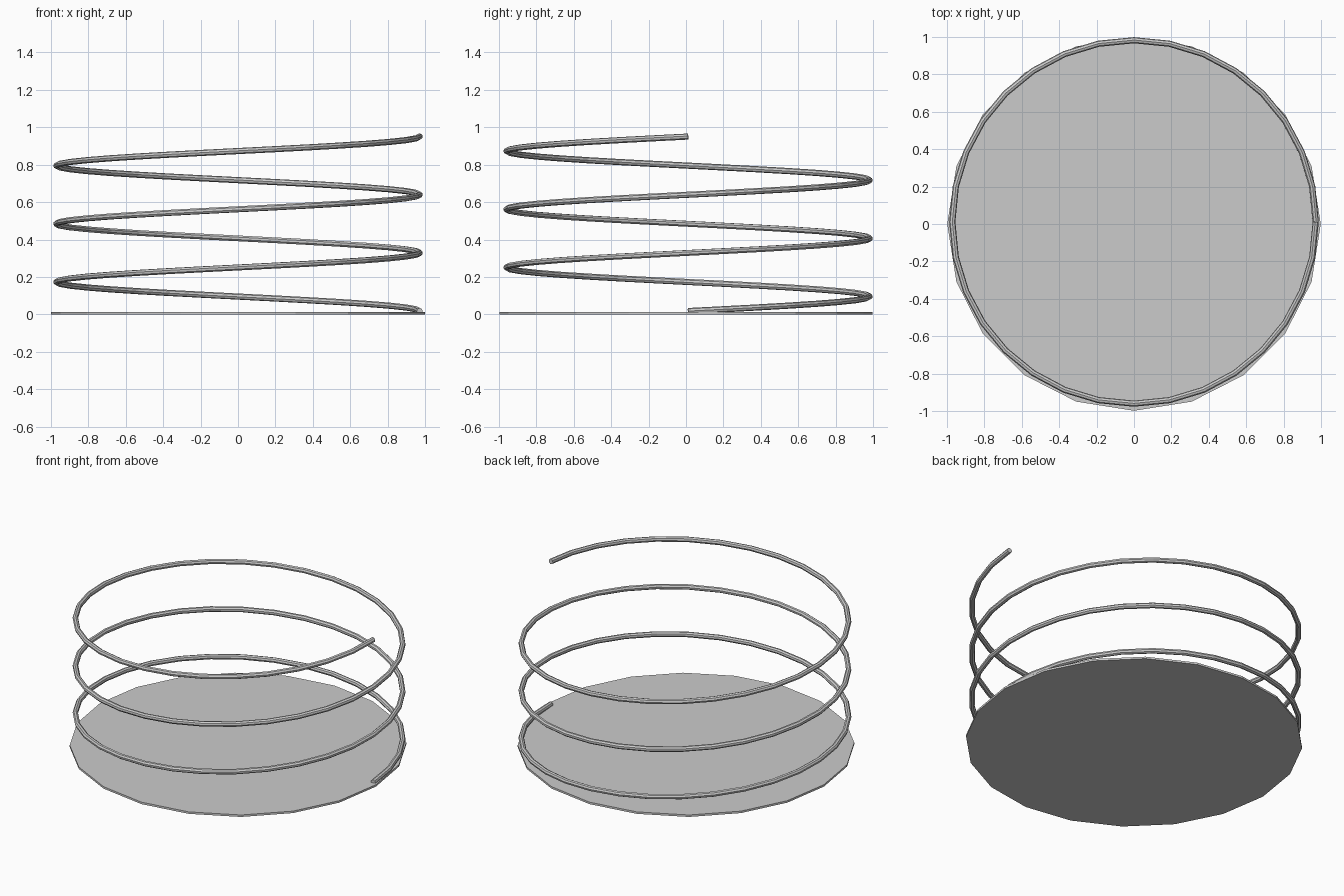
import bpy
import math

default = bpy.data.objects.get("Cube")
if default:
    bpy.data.objects.remove(default, do_unlink=True)

# Shared plain grey
grey = bpy.data.materials.new("plain_grey")
grey.use_nodes = True
color = (0.6, 0.6, 0.6, 1)
grey.diffuse_color = color
grey.node_tree.nodes["Principled BSDF"].inputs["Base Color"].default_value = color

# Thin twenty-sided base plate
thickness = 0.013
bpy.ops.mesh.primitive_cylinder_add(vertices=20, radius=0.998, depth=thickness,
                                    location=(0, 0, thickness / 2))
plate = bpy.context.object
plate.name = "base_plate"
plate.data.materials.append(grey)

# Coil spring: a helix path with a round wire bevel
turns, steps = 3, 32
radius, wire, center_y = 0.971, 0.0165, 0.011
start_z, pitch = 0.0175, 0.311

curve = bpy.data.curves.new("coil_spring", "CURVE")
curve.dimensions = "3D"
curve.bevel_depth = wire
curve.bevel_resolution = 2
curve.use_fill_caps = True
spline = curve.splines.new("POLY")
spline.points.add(turns * steps)
for i, point in enumerate(spline.points):
    t = i / steps
    angle = 2 * math.pi * t
    point.co = (radius * math.cos(angle),
                center_y + radius * math.sin(angle),
                start_z + pitch * t, 1)
curve.materials.append(grey)
spring = bpy.data.objects.new("coil_spring", curve)
bpy.context.collection.objects.link(spring)

# Turn the spring into a mesh with flat facets
bpy.ops.object.select_all(action="DESELECT")
spring.select_set(True)
bpy.context.view_layer.objects.active = spring
bpy.ops.object.convert(target="MESH")
bpy.ops.object.shade_flat()
